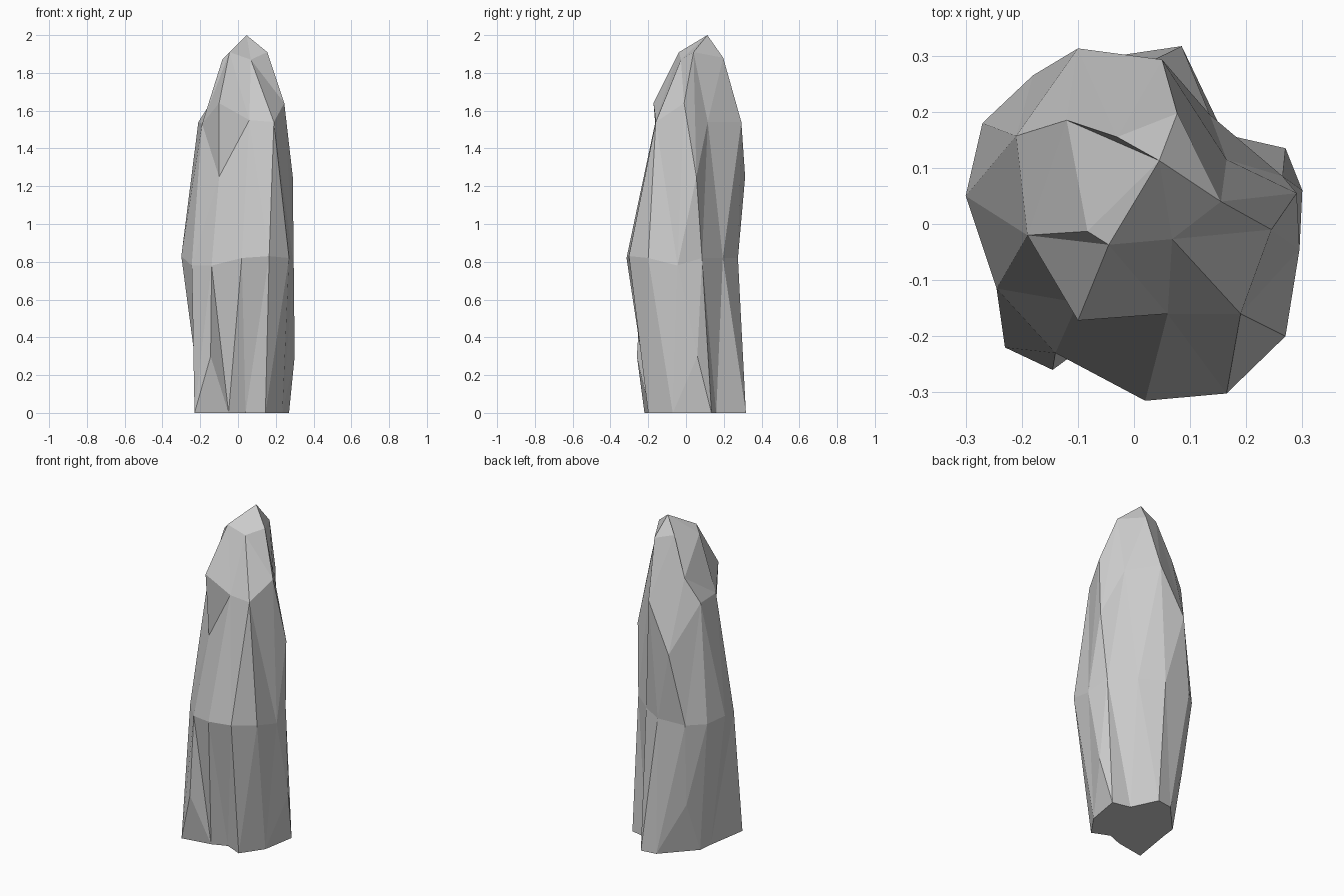
import bpy, bmesh
from math import atan2, tau

if "Cube" in bpy.data.objects:
    bpy.data.objects.remove(bpy.data.objects["Cube"])

AXIS = (0.01, 0.06)

def angle(p):
    return atan2(p[1] - AXIS[1], p[0] - AXIS[0])

bm = bmesh.new()

def ring(points):
    """Chiselled cross-section, ordered counter-clockwise round the axis."""
    return [bm.verts.new(p) for p in sorted(points, key=angle)]

def bridge(a, b):
    """Triangulated band between two rings of different point counts."""
    def turn(r, k):
        return angle(r[k % len(r)].co) + tau * (k // len(r))
    i = j = 0
    while i < len(a) or j < len(b):
        va, vb = a[i % len(a)], b[j % len(b)]
        if j >= len(b) or (i < len(a) and turn(a, i + 1) <= turn(b, j + 1)):
            i += 1
            bm.faces.new((va, a[i % len(a)], vb))
        else:
            j += 1
            bm.faces.new((va, b[j % len(b)], vb))

# foot, with a few facets starting above the ground
foot = ring([(-.23, -.22, 0), (-.145, -.26, .3), (-.05, -.19, 0), (.04, -.155, 0),
             (.145, -.2, 0), (.235, -.07, 0), (.3, .06, .3), (.27, .135, 0),
             (.16, .16, 0), (.085, .317, 0), (-.01, .303, 0), (-.16, .225, .31),
             (-.18, .12, 0), (-.19, .03, 0)])
# widest band
waist = ring([(-.3, .05, .83), (-.245, -.115, .78), (-.14, -.23, .78), (.02, -.315, .82),
              (.165, -.302, .83), (.27, -.2, .82), (.295, -.045, .78), (.265, .085, .82),
              (.135, .195, .82), (0, .275, .82), (-.18, .265, .82), (-.27, .18, .82)])
# shoulder, with a small dent under its front left corner
shoulder = ring([(-.1, -.14, 1.25), (-.1, -.172, 1.64), (.06, -.16, 1.55), (.19, -.16, 1.54),
                 (.245, -.01, 1.64), (.29, .055, 1.25), (.165, .115, 1.54), (.05, .293, 1.54),
                 (-.1, .313, 1.25), (-.21, .157, 1.54), (-.19, -.02, 1.53)])
# crown
crown = ring([(-.045, -.037, 1.91), (.068, -.027, 1.87), (.155, .04, 1.91), (.077, .197, 1.88),
              (-.03, .155, 1.91), (-.12, .185, 1.68), (-.083, -.013, 1.87)])
apex = bm.verts.new((.045, .113, 2))

# shoulder corner: the dent joins the band below, the peak joins the band above
d = min(range(len(shoulder)), key=lambda k: (shoulder[k].co.xy.x + .1) ** 2 + (shoulder[k].co.y + .14) ** 2)
before, dent, peak, after = (shoulder[(d + k) % len(shoulder)] for k in (-1, 0, 1, 2))
bridge(foot, waist)
bridge(waist, [v for v in shoulder if v is not peak])
bridge([v for v in shoulder if v is not dent], crown)
bm.faces.new((before, dent, peak))
bm.faces.new((dent, after, peak))
for k, v in enumerate(crown):
    bm.faces.new((v, crown[(k + 1) % len(crown)], apex))

# close raised foot facets, then the underside
for k, v in enumerate(foot):
    if v.co.z > 0:
        bm.faces.new((foot[k - 1], foot[(k + 1) % len(foot)], v))
bm.faces.new([v for v in reversed(foot) if v.co.z == 0])
bmesh.ops.recalc_face_normals(bm, faces=bm.faces)

mesh = bpy.data.meshes.new("rock_pillar")
bm.to_mesh(mesh)
bm.free()
bpy.context.collection.objects.link(bpy.data.objects.new("rock_pillar", mesh))
